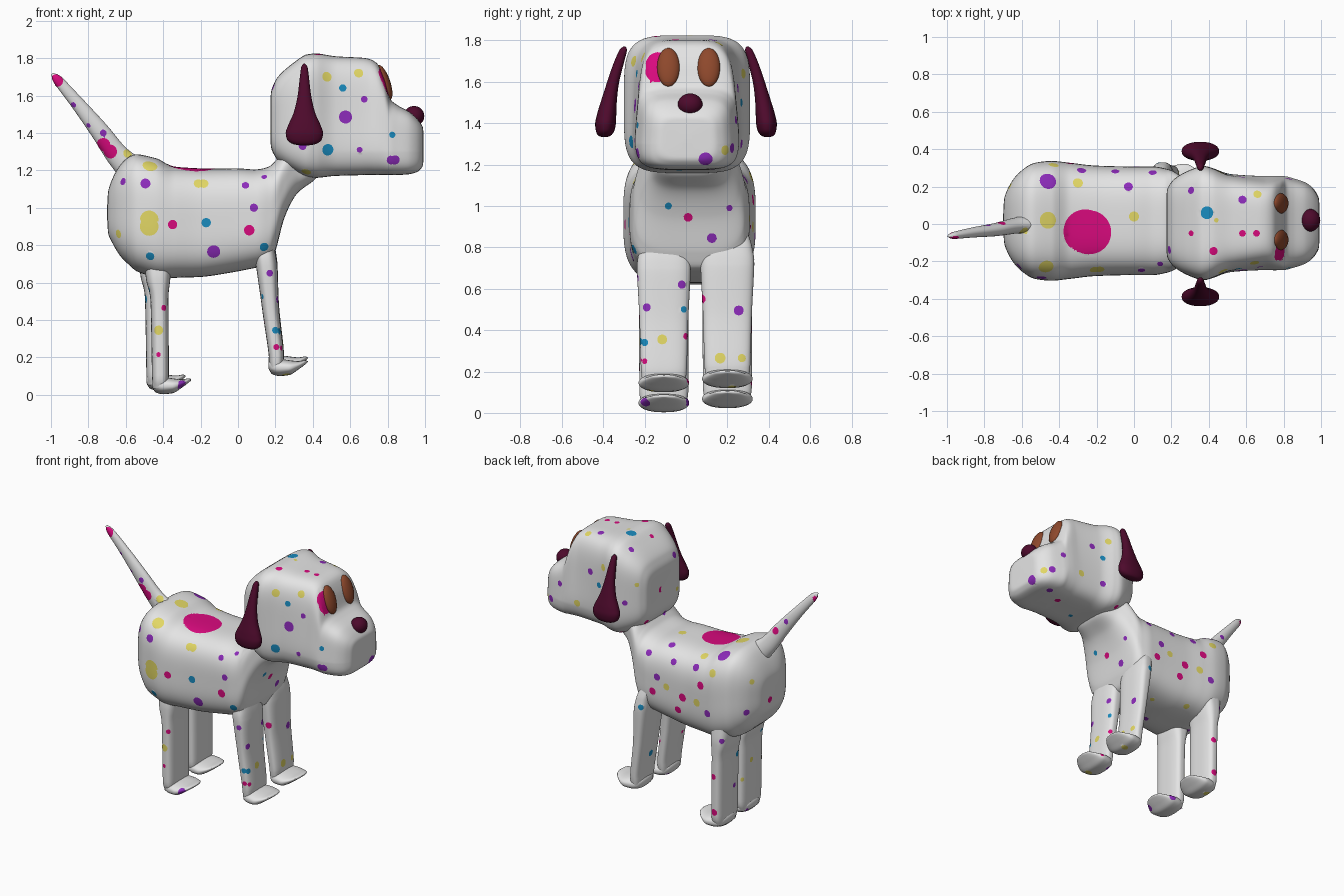
import bpy, bmesh, math, random
from mathutils import Vector, kdtree

rng = random.Random(7)
STEP = 0.0105
X, Y, Z = Vector((1, 0, 0)), Vector((0, 1, 0)), Vector((0, 0, 1))

default = bpy.data.objects.get("Cube")
if default:
    bpy.data.objects.remove(default, do_unlink=True)


def material(name, *rgb):
    mat = bpy.data.materials.new(name)
    mat.use_nodes = True
    mat.diffuse_color = (*rgb, 1)
    mat.node_tree.nodes["Principled BSDF"].inputs["Base Color"].default_value = (*rgb, 1)
    return mat


white = material("white_coat", .78, .78, .78)
pink = material("pink_spot", .7, .003, .21)
yellow = material("yellow_spot", .76, .68, .13)
violet = material("violet_spot", .27, .025, .5)
blue = material("blue_spot", .01, .26, .52)
maroon = material("dark_maroon", .075, .003, .025)
brown = material("brown_eye", .27, .065, .025)
COAT = [white, pink, yellow, violet, blue]
LETTER = {"M": 1, "Y": 2, "V": 3, "B": 4}


def slope(a, b):
    """Limited tangent that keeps a profile from overshooting."""
    return 2 * a * b / (a + b) if a * b > 0 else 0


def resample(stations):
    """Smoothly fill in stations so that the skin is evenly dense."""
    last = len(stations) - 1
    out = []
    for i in range(last):
        before, p, q, after = (stations[min(max(k, 0), last)] for k in range(i - 1, i + 3))
        count = max(2, math.ceil(max(abs(b - a) for a, b in zip(p, q)) / STEP))
        for k in range(count):
            t = k / count
            row = []
            for o, a, b, c in zip(before, p, q, after):
                d = b - a
                m = slope(a - o, d) if i > 0 else d
                n = slope(d, c - b) if i < last - 1 else d
                row.append(a + t * m + t * t * (3 * d - 2 * m - n) + t ** 3 * (m + n - 2 * d))
            out.append(row)
    return out + [stations[-1]]


def loft(name, stations, u, v, power, mats):
    """Skin rounded-box rings given as centre x, y, z and two half sizes."""
    sides = max(24, int(4 * max(s[3] + s[4] for s in stations) / STEP))
    outline = []
    for k in range(sides):
        c, s = math.cos(k * math.tau / sides), math.sin(k * math.tau / sides)
        r = (abs(c) ** power + abs(s) ** power) ** (-1 / power)
        outline.append((c * r, s * r))
    bm = bmesh.new()
    rings = [[bm.verts.new(Vector((x, y, z)) + u * (a * hu) + v * (b * hv)) for a, b in outline]
             for x, y, z, hu, hv in resample(stations)]
    for a, b in zip(rings, rings[1:]):
        for k in range(sides):
            j = (k + 1) % sides
            bm.faces.new((a[k], a[j], b[j], b[k]))
    bm.faces.new(rings[0])
    bm.faces.new(rings[-1])
    bmesh.ops.recalc_face_normals(bm, faces=bm.faces)
    mesh = bpy.data.meshes.new(name)
    bm.to_mesh(mesh)
    bm.free()
    mesh.shade_smooth()
    for mat in mats:
        mesh.materials.append(mat)
    obj = bpy.data.objects.new(name, mesh)
    bpy.context.collection.objects.link(obj)
    return obj


def spans(rows, y, x0=0, z0=0):
    """Turn x, bottom, top, half width rows into loft stations."""
    return [(x0 + x, y, z0 + (lo + hi) / 2, w, (hi - lo) / 2) for x, lo, hi, w in rows]


# Body, chest and neck
body = [(-.7, .95, 1, .02), (-.695, .87, 1.08, .11), (-.66, .79, 1.18, .2), (-.6, .71, 1.26, .27),
        (-.53, .655, 1.285, .31), (-.44, .625, 1.265, .32), (-.34, .625, 1.22, .31), (-.2, .63, 1.21, .295),
        (0, .66, 1.21, .29), (.1, .68, 1.205, .29), (.165, .7, 1.22, .28), (.2, .77, 1.25, .27),
        (.25, .95, 1.31, .24), (.32, 1.08, 1.36, .195), (.41, 1.15, 1.35, .15), (.44, 1.2, 1.25, .02)]
coat = [loft("body", spans(body, .017), Y, Z, 3.4, COAT)]

# Head with flat brow and square muzzle
head = [(.18, 1.44, 1.48, .02), (.175, 1.34, 1.6, .16), (.2, 1.27, 1.68, .22), (.29, 1.2, 1.77, .28),
        (.37, 1.165, 1.82, .305), (.42, 1.16, 1.825, .295), (.52, 1.17, 1.81, .265), (.68, 1.175, 1.8, .257),
        (.74, 1.175, 1.775, .257), (.78, 1.175, 1.7, .255), (.815, 1.175, 1.58, .25), (.85, 1.175, 1.55, .24),
        (.92, 1.18, 1.51, .215), (.97, 1.2, 1.46, .17), (.99, 1.235, 1.42, .12), (.992, 1.31, 1.35, .02)]
coat.append(loft("head", spans(head, .005), Y, Z, 4.5, COAT))

# The brow narrows towards the top of the face
for vert in coat[-1].data.vertices:
    forward = min(max((vert.co.x - .4) / .3, 0), 1)
    vert.co.y *= 1 - .35 * forward * max(vert.co.z - 1.3, 0)

# Tail
tail = [(-.56, 0, 1.2, .05, .08), (-.64, -.01, 1.275, .042, .062), (-.74, -.03, 1.41, .035, .05),
        (-.86, -.045, 1.56, .027, .036), (-.97, -.062, 1.69, .017, .024), (-.994, -.065, 1.717, .004, .006)]
coat.append(loft("tail", tail, Y, Vector((.76, 0, .65)), 2, COAT))

# Legs: height, centre x, half depth, half width
rear = [(.03, -.415, .04, .1), (.1, -.415, .045, .118), (.5, -.42, .048, .12), (.62, -.427, .065, .122),
        (.8, -.43, .08, .1)]
front = [(.13, .205, .035, .1), (.2, .205, .04, .11), (.45, .175, .045, .118), (.7, .152, .057, .13),
         (.78, .14, .055, .12), (.9, .1, .05, .08)]
foot = [(0, .04, .08, .06), (.02, .01, .09, .095), (.06, 0, .09, .115), (.11, .005, .085, .122),
        (.16, .035, .08, .1), (.2, .065, .085, .055), (.21, .074, .08, .01)]
for side, y, dz in (("right", -.107, 0), ("left", .2, .02)):
    for end, rows, dx, heel, sole in (("rear", rear, -1.5 * dz, -.46, .003), ("front", front, 0, .163, .1)):
        leg = [(x + dx, y, z + dz, hx, hy) for z, x, hx, hy in rows]
        coat.append(loft(f"{end}_{side}_leg", leg, X, Y, 3, COAT))
        coat.append(loft(f"{end}_{side}_foot", spans(foot, y, heel + dx, sole + dz), Y, Z, 2.4, COAT))

# Spots, placed by looking along an axis at the coat: colour, across, up, radius
RIGHT = [("Y", -.475, .935, .05), ("Y", -.475, .9, .05), ("V", -.495, 1.13, .027), ("Y", -.64, .86, .023),
         ("B", -.47, .74, .023), ("M", -.35, .91, .025), ("Y", -.21, 1.13, .027), ("Y", -.185, 1.13, .027),
         ("B", -.17, .92, .025), ("V", -.13, .765, .035), ("V", .04, 1.12, .02), ("V", .085, 1, .022),
         ("M", .06, .88, .028), ("B", .14, .79, .024), ("V", .575, 1.485, .035), ("B", .48, 1.31, .031),
         ("V", .82, 1.255, .025), ("V", .84, 1.255, .025), ("V", .65, 1.31, .016), ("B", .825, 1.39, .017),
         ("V", .675, 1.58, .018), ("Y", .475, 1.7, .027), ("Y", .645, 1.72, .025), ("B", .56, 1.64, .02),
         ("Y", .365, 1.19, .027), ("V", .345, 1.33, .022), ("M", -.395, .465, .016), ("Y", -.425, .345, .025),
         ("V", -.3, .05, .028), ("B", .2, .345, .018), ("M", .205, .255, .016), ("M", -.97, 1.68, .035),
         ("M", -.72, 1.335, .038), ("M", -.685, 1.3, .038), ("V", -.72, 1.4, .018), ("V", .14, 1.165, .016),
         ("V", -.615, 1.14, .02), ("M", -.425, .215, .013), ("V", .17, .65, .018), ("V", -.88, 1.55, .015),
         ("V", -.8, 1.44, .013), ("Y", -.59, 1.29, .025), ("B", .13, .525, .014), ("M", .14, .39, .013)]
LEFT = [("V", -.28, 1.13, .025), ("Y", -.43, 1.14, .027), ("V", .015, .99, .024), ("M", .05, .88, .025),
        ("M", -.19, .9, .028), ("Y", -.06, .94, .024), ("M", -.34, 1.03, .027), ("M", -.15, .8, .025),
        ("Y", -.31, .9, .027), ("V", -.4, .85, .025), ("V", .1, 1.13, .022), ("V", -.1, 1.12, .022),
        ("V", .58, 1.57, .022), ("V", .91, 1.28, .024), ("B", .5, 1.5, .02), ("Y", .46, 1.64, .024),
        ("Y", .68, 1.32, .024), ("V", .5, 1.3, .022), ("M", -.71, 1.4, .025), ("V", -.785, 1.48, .018)]
TOP = [("M", -.26, -.04, .118), ("M", -.24, -.045, .118), ("Y", -.46, .02, .045), ("V", -.46, .23, .045),
       ("Y", -.47, -.23, .04), ("B", .39, .06, .034), ("V", .305, .18, .02), ("V", .58, .13, .022),
       ("M", .58, -.05, .018), ("M", .425, -.145, .022), ("Y", 0, .04, .027), ("V", -.03, .2, .024),
       ("M", .305, -.05, .016), ("M", .655, -.05, .018), ("Y", .66, .16, .022), ("Y", -.3, .22, .027),
       ("Y", .44, .02, .012)]
FACE = [("M", -.14, 1.69, .058), ("M", -.14, 1.655, .058), ("V", .095, 1.225, .034), ("Y", .19, 1.27, .024),
        ("M", .01, .945, .022), ("B", -.085, 1, .018), ("V", .125, .845, .024), ("M", .08, .55, .022),
        ("V", .255, .495, .024), ("Y", .165, .265, .026), ("Y", -.115, .355, .024), ("B", .075, .32, .022),
        ("V", .21, .99, .016), ("B", -.2, .34, .018), ("V", -.19, .51, .02), ("Y", .27, .265, .02),
        ("M", -.2, .25, .014), ("V", -.02, .62, .02), ("M", 0, .37, .016), ("B", -.01, .5, .016)]
spots = []
bpy.context.view_layer.update()
graph = bpy.context.evaluated_depsgraph_get()
for rows, start, u, v in ((RIGHT, -3 * Y, X, Z), (LEFT, 3 * Y, X, Z), (TOP, 3 * Z, X, Y), (FACE, 3 * X, Y, Z)):
    for letter, a, b, r in rows:
        hit, point, *_ = bpy.context.scene.ray_cast(graph, start + u * a + v * b, -start)
        if hit:
            spots.append((point, r, LETTER[letter]))

# Scatter small spots over the back, left and underside
for _ in range(600):
    poly = rng.choice(rng.choice(coat).data.polygons)
    centre, n = poly.center.copy(), poly.normal
    bare = n.y > -.3 and n.x < .3 and n.z < .5
    if bare and all((centre - p).length > r + .11 for p, r, _ in spots):
        spots.append((centre, rng.uniform(.014, .024), rng.randint(1, 4)))

# Paint each spot and round off its rim
for part in coat:
    mesh = part.data
    tree = kdtree.KDTree(len(mesh.polygons))
    for poly in mesh.polygons:
        tree.insert(poly.center, poly.index)
    tree.balance()
    for centre, r, colour in spots:
        uses = {}
        for _, index, _ in tree.find_range(centre, r):
            mesh.polygons[index].material_index = colour
            for vert in mesh.polygons[index].vertices:
                uses[vert] = uses.get(vert, 0) + 1
        for vert, count in uses.items():
            offset = mesh.vertices[vert].co - centre
            if count < 4 and abs(offset.length - r) < STEP:
                mesh.vertices[vert].co = centre + offset.normalized() * r


def ball(name, centre, radii, mat, tilt=0):
    bpy.ops.mesh.primitive_uv_sphere_add(segments=32, ring_count=20, location=centre, rotation=(0, tilt, 0))
    obj = bpy.context.object
    obj.name, obj.scale = name, radii
    obj.data.materials.append(mat)
    obj.data.shade_smooth()


# Eyes and nose
for side, y in (("right", -.085), ("left", .11)):
    ball(f"{side}_eye", (.782, y, 1.67), (.032, .055, .098), brown, -.33)
ball("nose", (.941, .02, 1.49), (.055, .06, .054), maroon)

# Drooping ears: height, outward offset, half width, half thickness
ear = [(1.333, .395, .02, .012), (1.34, .394, .06, .03), (1.365, .391, .093, .045), (1.4, .389, .1, .05),
       (1.44, .384, .087, .047), (1.51, .372, .057, .038), (1.6, .352, .036, .029), (1.7, .322, .024, .024),
       (1.755, .303, .016, .018), (1.77, .298, .004, .006)]
for side, sign in (("right", -1), ("left", 1)):
    loft(f"{side}_ear", [(.355, sign * y, z, hx, hy) for z, y, hx, hy in ear], X, Y, 2.2, [maroon])
